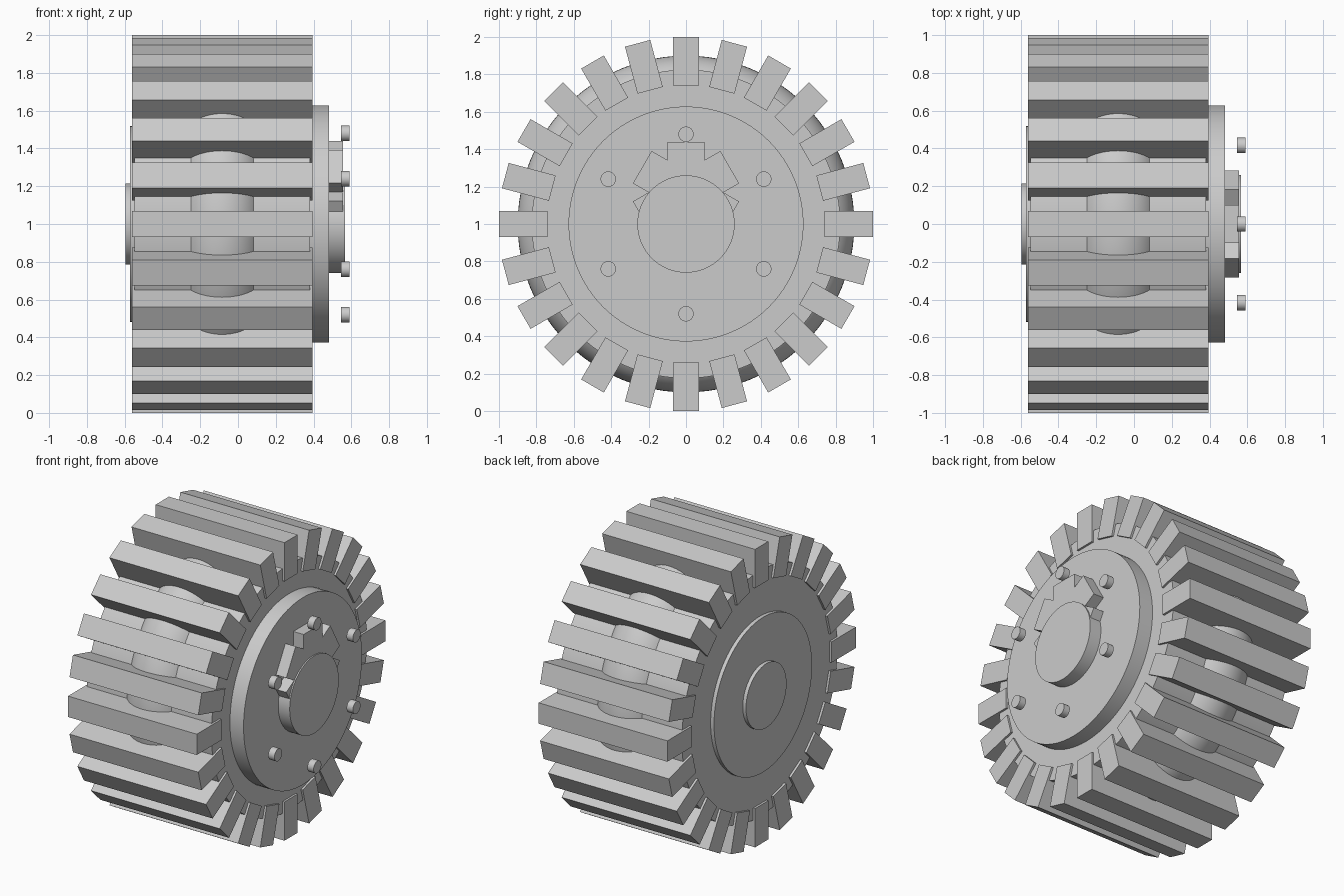
import bpy
from math import sin, cos, pi, radians

cube = bpy.data.objects.get("Cube")
if cube:
    bpy.data.objects.remove(cube, do_unlink=True)

GREY = (0.6, 0.6, 0.6, 1.0)
grey = bpy.data.materials.new("light_grey")
grey.use_nodes = True
grey.diffuse_color = GREY
grey.node_tree.nodes["Principled BSDF"].inputs["Base Color"].default_value = GREY

AXLE_Z = 1.0
MID_X = -0.084


def finish(name, smooth=False):
    ob = bpy.context.object
    ob.name = ob.data.name = name
    ob.data.materials.append(grey)
    if smooth:
        bpy.ops.object.shade_smooth_by_angle(angle=radians(35))
    return ob


def disc(name, radius, x0, x1, y=0.0, z=AXLE_Z, sides=96):
    """Cylinder along x from x0 to x1."""
    bpy.ops.mesh.primitive_cylinder_add(
        vertices=sides, radius=radius, depth=x1 - x0,
        location=((x0 + x1) / 2, y, z), rotation=(0, pi / 2, 0))
    return finish(name, True)


def radial_block(name, angle, r0, r1, width, x0, x1, z=AXLE_Z):
    """Block reaching from r0 to r1 around an axis along x at height z."""
    r = (r0 + r1) / 2
    bpy.ops.mesh.primitive_cube_add(
        size=1, location=((x0 + x1) / 2, -r * sin(angle), z + r * cos(angle)),
        rotation=(angle, 0, 0))
    bpy.context.object.scale = (x1 - x0, width, r1 - r0)
    return finish(name)


# Wheel drum with the rounded rib around its middle
disc("wheel_drum", 0.825, -0.547, 0.38)
bpy.ops.mesh.primitive_torus_add(
    major_segments=96, minor_segments=48, major_radius=0.68, minor_radius=0.22,
    location=(MID_X, 0, AXLE_Z), rotation=(0, pi / 2, 0))
finish("centre_rib", True)

# Tread bars
for i in range(24):
    radial_block(f"tread_bar_{i + 1}", i * pi / 12, 0.74, 1.0, 0.14, -0.562, 0.394)

# Left side: plate and axle cap
disc("left_plate", 0.52, -0.572, -0.5)
disc("left_axle_cap", 0.215, -0.596, -0.5)

# Right side: plate and hub
disc("right_plate", 0.628, 0.35, 0.481)
disc("right_hub", 0.26, 0.45, 0.566)

# Off-centre toothed ring behind the hub
for i in range(6):
    radial_block(f"hub_tooth_{i + 1}", i * pi / 3, 0.0, 0.27, 0.2,
                 0.47, 0.557, z=AXLE_Z + 0.169)

# Bolts standing off the right plate
for i in range(6):
    a = i * pi / 3
    disc(f"bolt_{i + 1}", 0.041, 0.544, 0.59,
         y=0.48 * sin(a), z=AXLE_Z + 0.48 * cos(a), sides=32)
